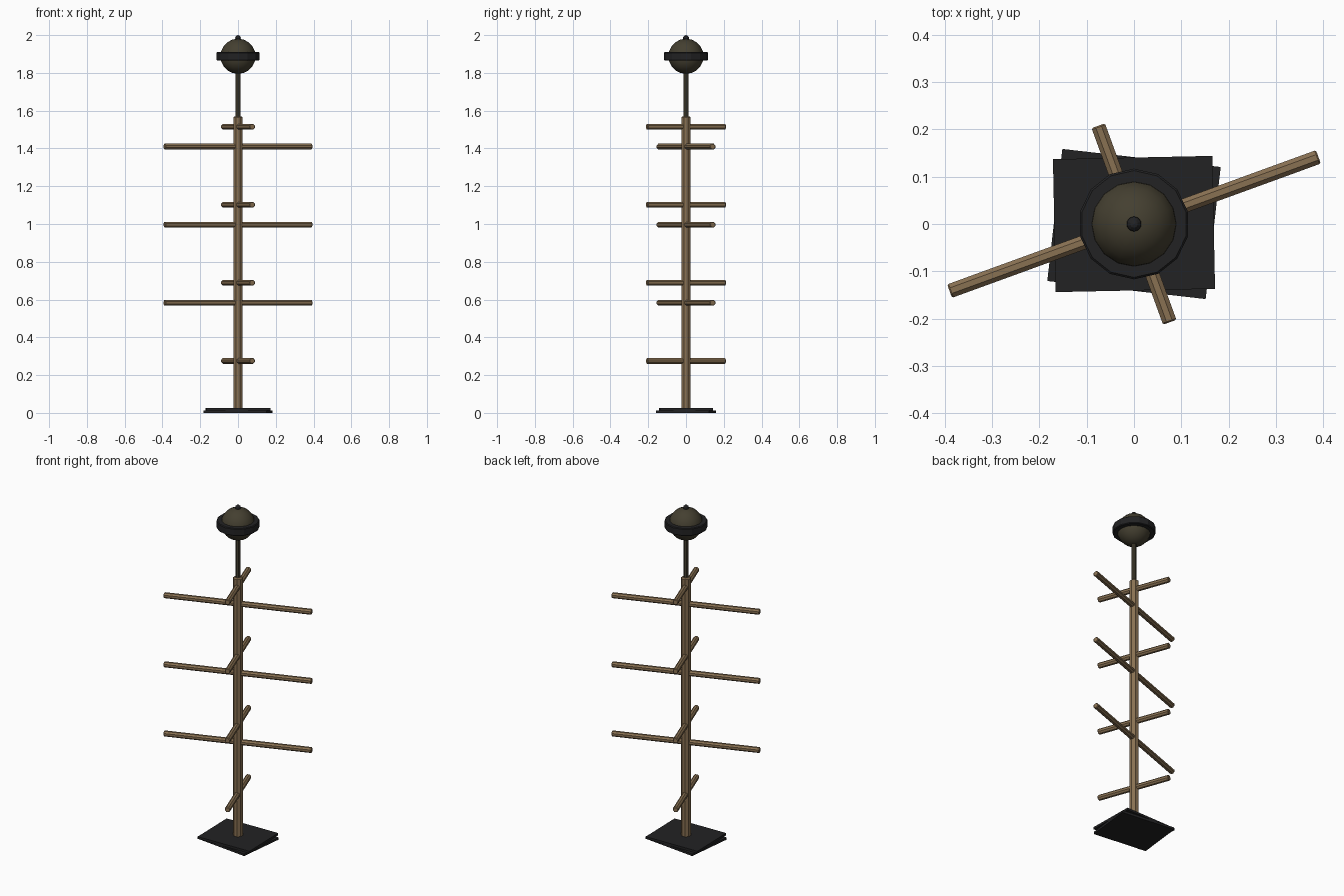
import bpy
from math import radians, pi

if "Cube" in bpy.data.objects:
    bpy.data.objects.remove(bpy.data.objects["Cube"])


def material(name, rgb):
    m = bpy.data.materials.new(name)
    m.diffuse_color = (*rgb, 1)
    m.use_nodes = True
    m.node_tree.nodes["Principled BSDF"].inputs["Base Color"].default_value = m.diffuse_color
    return m


wood = material("wood", (0.25, 0.165, 0.085))
black = material("black_iron", (0.016, 0.016, 0.017))
bronze = material("dark_bronze", (0.058, 0.05, 0.03))


def finish(name, mat, bevel=0):
    o = bpy.context.object
    o.name = name
    o.data.materials.append(mat)
    if bevel:
        b = o.modifiers.new("bevel", 'BEVEL')
        b.width, b.segments = bevel, 1
        b.limit_method, b.angle_limit = 'ANGLE', radians(60)
    return o


def rod(name, mat, r, length, loc, rot=(0, 0, 0), sides=8, bevel=0):
    bpy.ops.mesh.primitive_cylinder_add(vertices=sides, radius=r, depth=length,
                                        location=loc, rotation=rot)
    return finish(name, mat, bevel)


# Two thin base plates, slightly twisted against each other
for name, z, turn in (("lower_base_plate", 0.0065, -6.5), ("upper_base_plate", 0.0195, 1.2)):
    bpy.ops.mesh.primitive_cube_add(size=1, location=(0, 0, z), rotation=(0, 0, radians(turn)))
    bpy.context.object.scale = (0.337, 0.281, 0.013)
    finish(name, black)

# Wooden post and thin metal stem
rod("post", wood, 0.027, 1.55, (0, 0, 0.795), (0, 0, pi / 8), bevel=0.006)
rod("stem", bronze, 0.014, 0.27, (0, 0, 1.69))

# Alternating short and long crossbars
for i in range(7):
    long_bar = i % 2
    k = i // 2
    z = (0.583 if long_bar else 0.275) + 0.4135 * k
    rod("long_crossbar" if long_bar else "short_crossbar", wood, 0.0163,
        0.83 if long_bar else 0.442, (0, 0, z),
        (pi / 2, pi / 8, radians(110 if long_bar else 20)), bevel=0.003)

# Ball
bpy.ops.mesh.primitive_uv_sphere_add(segments=16, ring_count=10, radius=0.093,
                                     location=(0, 0, 1.888))
finish("ball", bronze)
bpy.ops.object.shade_smooth_by_angle(angle=radians(40))

# Band around the ball: rectangular profile spun into a ring
bpy.ops.mesh.primitive_cylinder_add(vertices=14, radius=0.117, depth=0.045,
                                    location=(0, 0, 1.888))
finish("band", black, bevel=0.004)

# Finial on top
bpy.ops.mesh.primitive_uv_sphere_add(segments=10, ring_count=6, radius=0.016,
                                     location=(0, 0, 1.984))
finish("finial", black)
